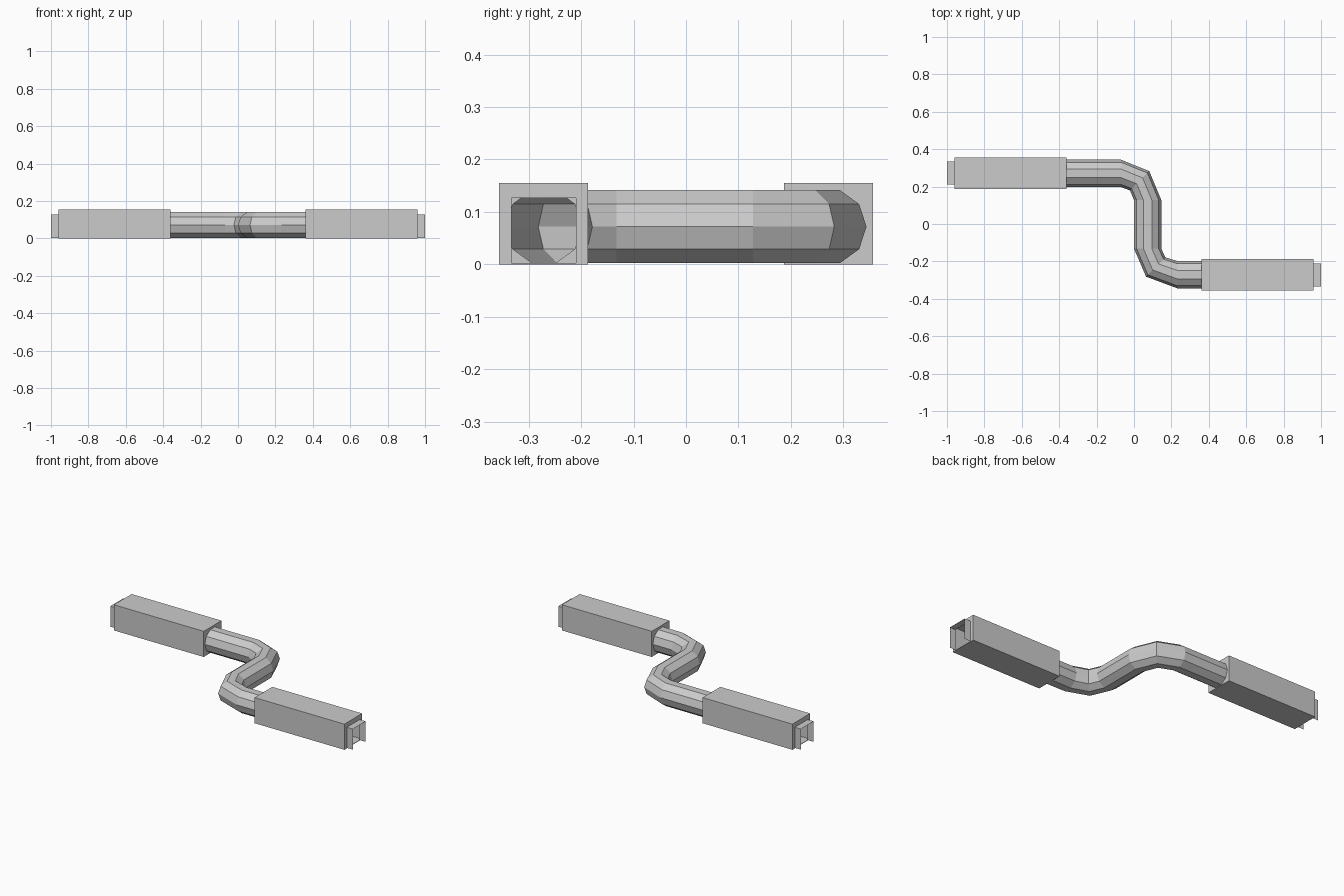
import bpy, bmesh, math
from mathutils import Vector

if "Cube" in bpy.data.objects:
    bpy.data.objects.remove(bpy.data.objects["Cube"])

R, ZC, YC, SIDES = 0.073, 0.072, 0.271, 10


def make_object(name, bm):
    bmesh.ops.remove_doubles(bm, verts=bm.verts[:], dist=1e-5)
    bmesh.ops.recalc_face_normals(bm, faces=bm.faces[:])
    mesh = bpy.data.meshes.new(name)
    bm.to_mesh(mesh)
    bm.free()
    ob = bpy.data.objects.new(name, mesh)
    bpy.context.collection.objects.link(ob)
    return ob


def ring(bm, centre, tangent, radius=R):
    side = Vector((-tangent.y, tangent.x, 0)).normalized()
    return [bm.verts.new(centre + side * radius * math.cos(a) + Vector((0, 0, radius * math.sin(a))))
            for a in (2 * math.pi * i / SIDES for i in range(SIDES))]


def rect(bm, x, y0, y1, z0, z1):
    return [bm.verts.new((x, y, z)) for y, z in ((y0, z0), (y1, z0), (y1, z1), (y0, z1))]


def skin(bm, a, b, skip=()):
    n = len(a)
    for i in range(n):
        if i not in skip:
            bm.faces.new((a[i], a[(i + 1) % n], b[(i + 1) % n], b[i]))


def loop_edges(bm, loop):
    out = []
    for i, v in enumerate(loop):
        w = loop[(i + 1) % len(loop)]
        out.append(bm.edges.get((v, w)) or bm.edges.new((v, w)))
    return out


# S-shaped open pipe with ten sides
path = [Vector((x, y, ZC)) for x, y in (
    (-0.36, YC), (-0.07, YC), (0.03, 0.231), (0.073, 0.128),
    (0.073, -0.132), (0.116, -0.23), (0.232, -YC), (0.36, -YC))]
dirs = [Vector((1, 0, 0)), Vector((1, 0, 0)), Vector((1, -1, 0)), Vector((0, -1, 0)),
        Vector((0, -1, 0)), Vector((1, -1, 0)), Vector((1, 0, 0)), Vector((1, 0, 0))]
bm = bmesh.new()
rings = [ring(bm, p, d) for p, d in zip(path, dirs)]
for a, b in zip(rings, rings[1:]):
    skin(bm, a, b)
make_object("bent_pipe", bm)


# Hollow square sleeve with a round inlet and a small square spigot
def sleeve(name, angle):
    bm = bmesh.new()
    inner = rect(bm, 0.36, -0.356, -0.187, 0.0, 0.155)
    outer = rect(bm, 0.96, -0.356, -0.187, 0.0, 0.155)
    skin(bm, inner, outer)
    inlet = ring(bm, Vector((0.36, -YC, ZC)), Vector((1, 0, 0)))
    spigot = rect(bm, 0.96, -0.333, -0.21, 0.003, 0.127)
    lip = rect(bm, 1.0, -0.333, -0.21, 0.003, 0.127)
    skin(bm, outer, spigot)
    skin(bm, spigot, lip, skip=(0,))
    bmesh.ops.triangle_fill(bm, use_beauty=True, normal=(-1, 0, 0),
                            edges=loop_edges(bm, inner) + loop_edges(bm, inlet))
    make_object(name, bm).rotation_euler.z = angle


sleeve("right_sleeve", 0)
sleeve("left_sleeve", math.pi)
